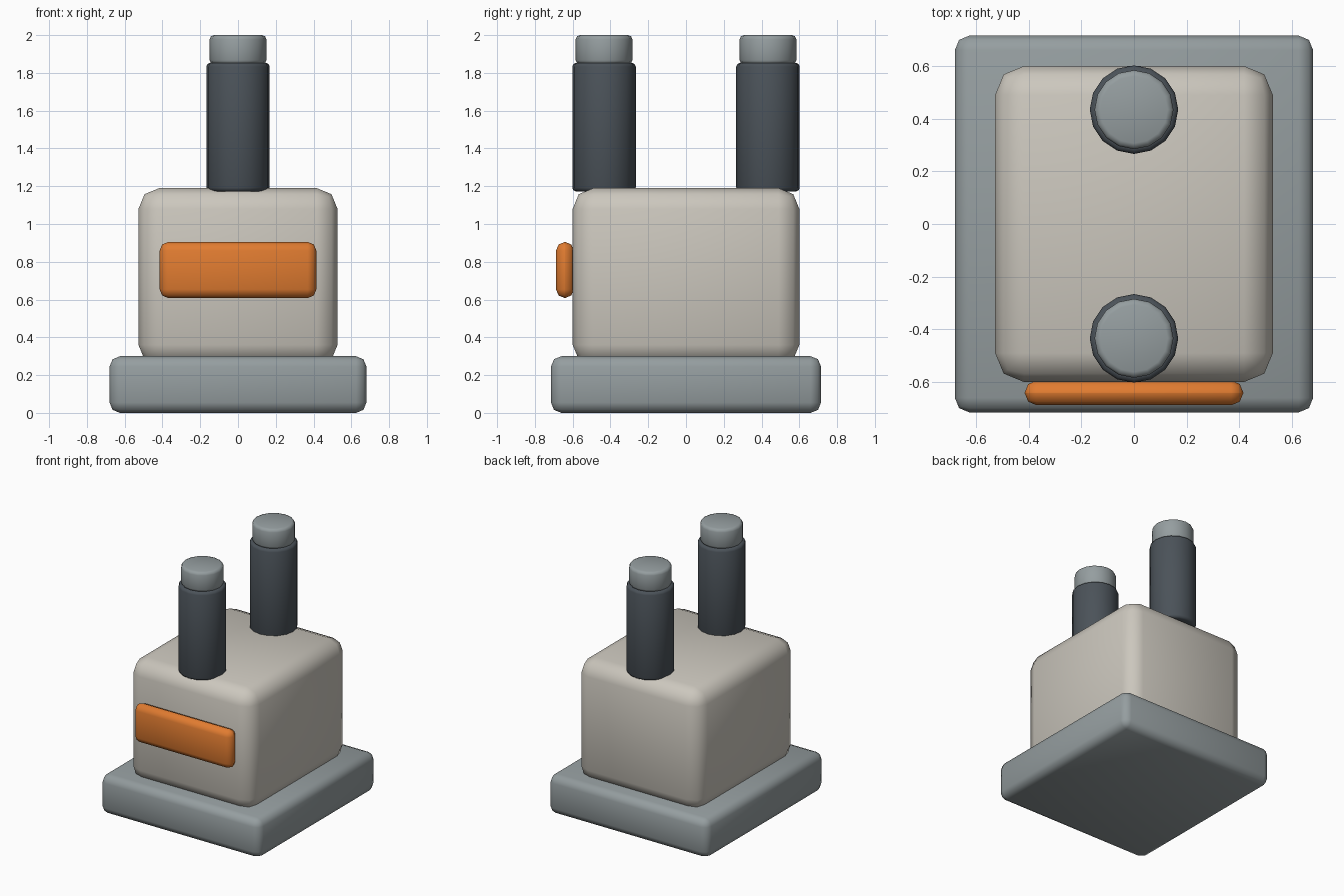
import bpy
import math

if "Cube" in bpy.data.objects:
    bpy.data.objects.remove(bpy.data.objects["Cube"])


def material(name, color):
    m = bpy.data.materials.new(name)
    m.diffuse_color = (*color, 1)
    m.use_nodes = True
    m.node_tree.nodes["Principled BSDF"].inputs["Base Color"].default_value = m.diffuse_color
    return m


STEEL = material("steel", (0.30, 0.34, 0.35))
CREAM = material("cream", (0.60, 0.57, 0.51))
DARK = material("dark", (0.07, 0.085, 0.10))
ORANGE = material("orange", (0.75, 0.20, 0.03))


def finish(name, mat, bevel, segments):
    ob = bpy.context.object
    ob.name = name
    ob.data.materials.append(mat)
    mod = ob.modifiers.new("bevel", "BEVEL")
    mod.width = bevel
    mod.segments = segments
    mod.limit_method = 'ANGLE'
    mod.angle_limit = math.radians(40)
    bpy.ops.object.modifier_apply(modifier=mod.name)
    bpy.ops.object.shade_smooth_by_angle(angle=math.radians(50))
    return ob


def box(name, lo, hi, mat, bevel):
    bpy.ops.mesh.primitive_cube_add(size=1, location=[(a + b) / 2 for a, b in zip(lo, hi)])
    bpy.context.object.scale = [b - a for a, b in zip(lo, hi)]
    bpy.ops.object.transform_apply(location=False, rotation=False, scale=True)
    return finish(name, mat, bevel, 2)


def post(name, y, radius, z0, z1, mat, bevel):
    bpy.ops.mesh.primitive_cylinder_add(vertices=16, radius=radius, depth=z1 - z0,
                                        location=(0, y, (z0 + z1) / 2))
    return finish(name, mat, bevel, 2)


# Plinth, housing and front label plate
box("base", (-0.68, -0.715, 0), (0.68, 0.715, 0.30), STEEL, 0.055)
box("housing", (-0.527, -0.60, 0.25), (0.527, 0.60, 1.19), CREAM, 0.11)
box("front_plate", (-0.415, -0.688, 0.608), (0.415, -0.594, 0.905), ORANGE, 0.046)

# Two posts with end caps
for side, y in (("front", -0.434), ("back", 0.434)):
    post(side + "_post", y, 0.168, 1.172, 1.853, DARK, 0.02)
    post(side + "_post_cap", y, 0.15, 1.845, 2.0, STEEL, 0.022)
